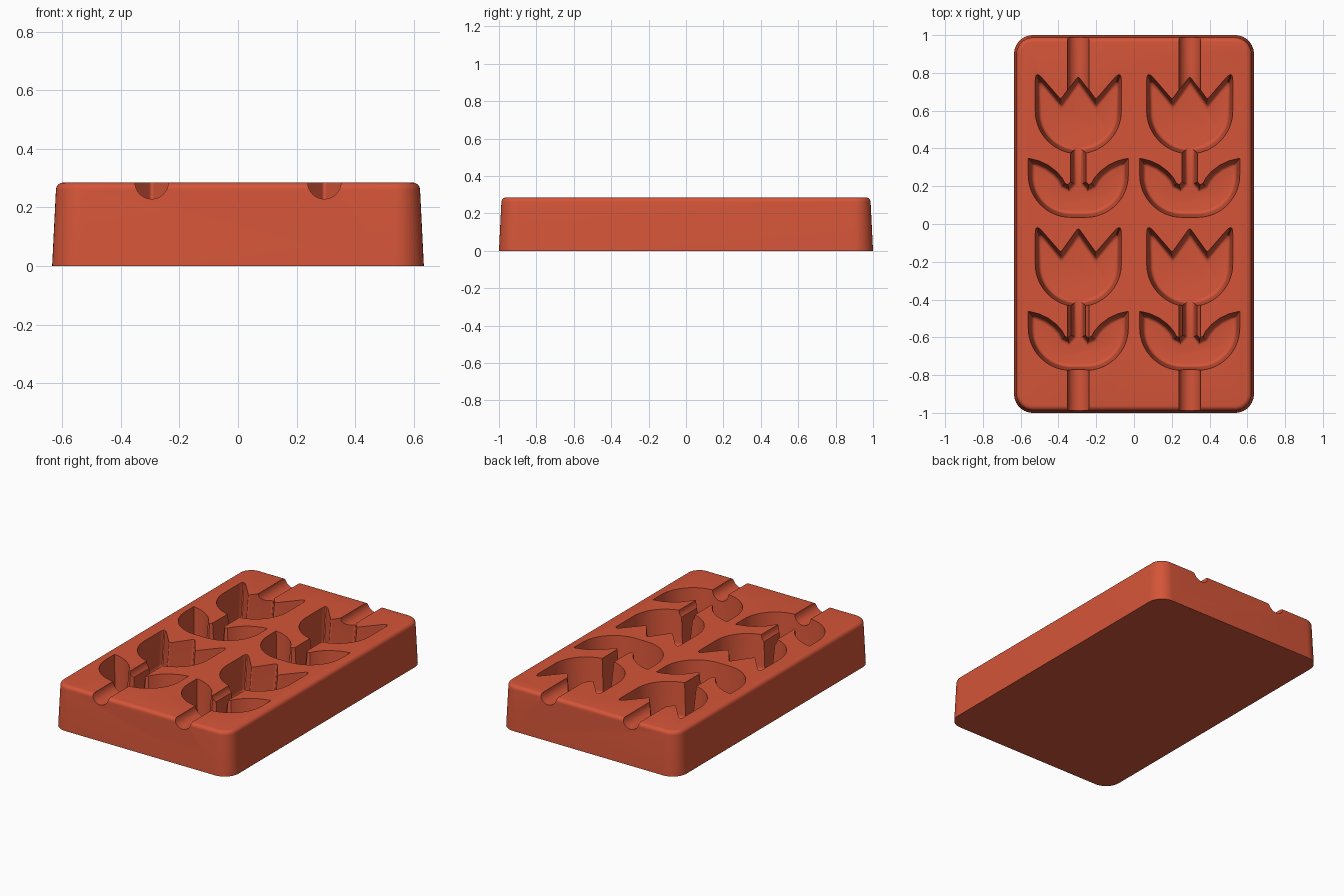
import bpy, bmesh, math
from mathutils import Vector

if "Cube" in bpy.data.objects:
    bpy.data.objects.remove(bpy.data.objects["Cube"], do_unlink=True)

HEIGHT, FLOOR = 0.285, 0.06

red = bpy.data.materials.new("terracotta_red")
red.use_nodes = True
red.diffuse_color = (0.66, 0.09, 0.04, 1)
red.node_tree.nodes["Principled BSDF"].inputs["Base Color"].default_value = red.diffuse_color


def arc(cx, cy, r, start, end, steps):
    angles = [math.radians(start + (end - start) * i / steps) for i in range(steps + 1)]
    return [(cx + r * math.cos(a), cy + r * math.sin(a)) for a in angles]


def inset(points, d):
    """Mitred inward offset of a counter-clockwise outline."""
    pts = [Vector(p) for p in points]
    result = []
    for i, p in enumerate(pts):
        a = (p - pts[i - 1]).normalized()
        b = (pts[(i + 1) % len(pts)] - p).normalized()
        na, nb = Vector((-a.y, a.x)), Vector((-b.y, b.x))
        result.append(p + (na + nb) * d / max(0.3, 1 + na.dot(nb)))
    return result


def round_corners(points, cuts):
    """Replace the corners listed in cuts by short curves."""
    result = []
    for i, p in enumerate(points):
        if i not in cuts:
            result.append(p)
            continue
        a = p + (points[i - 1] - p).normalized() * cuts[i]
        b = p + (points[(i + 1) % len(points)] - p).normalized() * cuts[i]
        for k in range(6):
            t = k / 5
            result.append(a * (1 - t) ** 2 + p * 2 * t * (1 - t) + b * t * t)
    return result


def loft(name, outline, levels, cuts={}):
    """Closed solid through inset copies of an outline at given heights."""
    bm = bmesh.new()
    rings = [[bm.verts.new((p.x, p.y, z)) for p in round_corners(inset(outline, d), cuts)]
             for d, z in levels]
    n = len(rings[0])
    for low, high in zip(rings, rings[1:]):
        for i in range(n):
            bm.faces.new((low[i], low[(i + 1) % n], high[(i + 1) % n], high[i]))
    bm.faces.new(rings[0][::-1])
    bm.faces.new(rings[-1])
    bmesh.ops.recalc_face_normals(bm, faces=bm.faces)
    mesh = bpy.data.meshes.new(name)
    bm.to_mesh(mesh)
    bm.free()
    obj = bpy.data.objects.new(name, mesh)
    bpy.context.collection.objects.link(obj)
    mesh.materials.append(red)
    return obj


# Tapered tray block with rounded corners and a softened top rim
r = 0.1
block = []
for k, (sx, sy) in enumerate([(1, 1), (-1, 1), (-1, -1), (1, -1)]):
    block += arc(sx * (0.635 - r), sy * (1 - r), r, 90 * k, 90 * k + 90, 10)
fillet = [(0.013 + 0.025 * (1 - math.cos(a)), HEIGHT - 0.025 * (1 - math.sin(a)))
          for a in [math.radians(18 * i) for i in range(6)]]
tray = loft("mold_tray", block, [(0, 0)] + fillet)

# Tulip cavity outline: petals, stem and two leaves, one half then mirrored
leaf_outer = arc(0.04, 0.26, 0.225, -90, 0, 14)
leaf_inner = [(0.265, 0.348), (0.21, 0.335), (0.16, 0.312), (0.115, 0.278), (0.085, 0.243),
              (0.07, 0.215), (0.055, 0.208), (0.042, 0.222)]
cup = arc(0, 0.6, 0.228, -79.4, 0, 16)
half = leaf_outer + leaf_inner + cup + [(0.228, 0.815), (0.093, 0.66)]
peak = len(half)
tulip = half + [(0, 0.79)] + [(-x, y) for x, y in reversed(half)]
petal_cuts = {peak: 0.015, peak - 1: 0.012, peak + 1: 0.012, peak - 2: 0.055, peak + 2: 0.055}

# Drafted walls with a rounded floor edge
floor_curve = [(0.016 + 0.02 * (1 - math.cos(a)), FLOOR + 0.025 * (1 - math.sin(a)))
               for a in [math.radians(18 * i) for i in range(5, -1, -1)]]
wall = floor_curve + [(0, HEIGHT), (0, HEIGHT + 0.05)]

cutters = []
for x in (-0.295, 0.295):
    for y in (0, -0.81):
        cavity = loft("tulip_cutter", [(px + x, py + y) for px, py in tulip], wall, petal_cuts)
        cutters.append(cavity)
    # Half-round stick channels at both ends
    for y0, y1 in ((-1.1, -0.33), (0.7, 1.1)):
        bpy.ops.mesh.primitive_cylinder_add(vertices=32, radius=0.057, depth=y1 - y0,
                                            location=(x, (y0 + y1) / 2, HEIGHT + 0.001),
                                            rotation=(math.pi / 2, 0, 0))
        channel = bpy.context.object
        channel.name = "channel_cutter"
        channel.data.materials.append(red)
        cutters.append(channel)

# Carve the tray, then drop the cutters
bpy.context.view_layer.objects.active = tray
for cutter in cutters:
    mod = tray.modifiers.new("carve", "BOOLEAN")
    mod.operation, mod.solver, mod.object = "DIFFERENCE", "EXACT", cutter
    bpy.ops.object.modifier_apply(modifier=mod.name)
for cutter in cutters:
    bpy.data.objects.remove(cutter, do_unlink=True)

bpy.ops.object.select_all(action="DESELECT")
tray.select_set(True)
bpy.ops.object.shade_smooth_by_angle(angle=math.radians(30))
